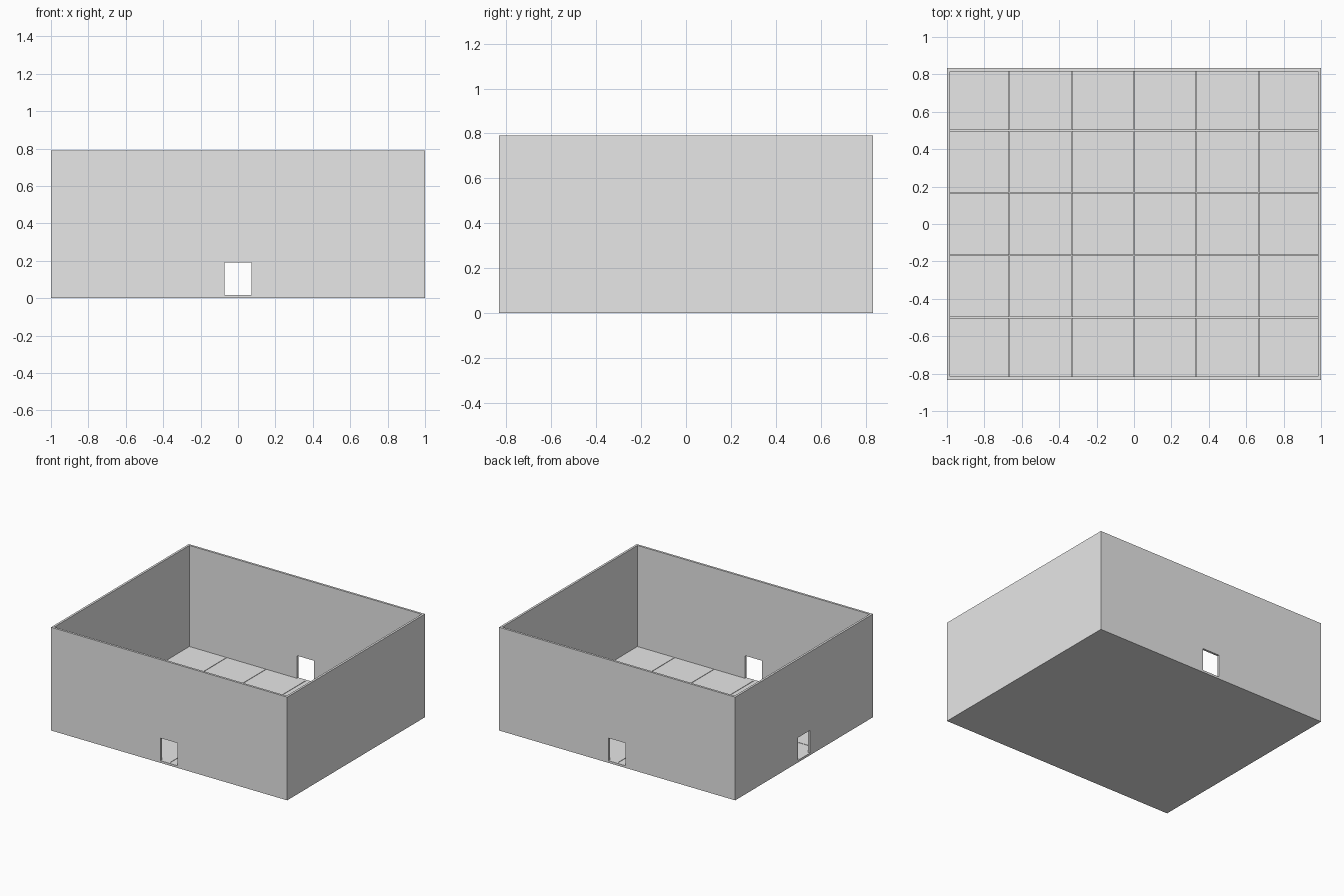
import bpy
import bmesh
from mathutils import Vector

WIDTH, DEPTH, HEIGHT = 2.0, 5 / 3, 0.79
WALL = 1 / 60          # wall thickness, also the floor level
CELL = 1 / 3           # floor tile pitch
GAP = 0.004            # joint between tiles
DOOR_HALF, DOOR_TOP = 0.073, 0.19

cube = bpy.data.objects.get("Cube")
if cube:
    bpy.data.objects.remove(cube, do_unlink=True)

grey = bpy.data.materials.new("plain grey")
grey.use_nodes = True
grey.diffuse_color = (0.8, 0.8, 0.8, 1)
for node in grey.node_tree.nodes:
    if node.type == "BSDF_PRINCIPLED":
        node.inputs["Base Color"].default_value = grey.diffuse_color


def add_box(bm, low, high):
    low, high = Vector(low), Vector(high)
    verts = bmesh.ops.create_cube(bm, size=1)["verts"]
    for v in verts:
        v.co = (low + high) / 2 + v.co * (high - low)


def make_object(name, boxes):
    bm = bmesh.new()
    for low, high in boxes:
        add_box(bm, low, high)
    mesh = bpy.data.meshes.new(name)
    bm.to_mesh(mesh)
    bm.free()
    mesh.materials.append(grey)
    obj = bpy.data.objects.new(name, mesh)
    bpy.context.collection.objects.link(obj)
    return obj


hx, hy = WIDTH / 2, DEPTH / 2
ix, iy = hx - WALL, hy - WALL

# Outer walls and base slab
shell = make_object("outer_walls", [((-hx, -hy, 0), (hx, hy, HEIGHT))])

# Room hollow, front-to-back doorways and right-hand side doorway
cutters = {
    "room_cutter": ((-ix, -iy, WALL / 2), (ix, iy, HEIGHT + 1)),
    "front_back_door_cutter": ((-DOOR_HALF, -hy - 1, WALL), (DOOR_HALF, hy + 1, DOOR_TOP)),
    "side_door_cutter": ((-hx - 1, -DOOR_HALF, WALL), (0, DOOR_HALF, DOOR_TOP)),
}
helpers = []
for name, box in cutters.items():
    cutter = make_object(name, [box])
    cutter.hide_render = True
    helpers.append(cutter)
    mod = shell.modifiers.new(name, "BOOLEAN")
    mod.operation = "DIFFERENCE"
    mod.solver = "EXACT"
    mod.object = cutter

# Bake the cuts and drop the helpers
graph = bpy.context.evaluated_depsgraph_get()
cut_mesh = bpy.data.meshes.new_from_object(shell.evaluated_get(graph))
shell.modifiers.clear()
shell.data = cut_mesh
for cutter in helpers:
    bpy.data.objects.remove(cutter, do_unlink=True)

# Square floor tiles with narrow joints, trimmed at the walls
tiles = []
for col in range(6):
    for row in range(5):
        x, y = -hx + col * CELL, -hy + row * CELL
        low = (max(x + GAP / 2, -ix), max(y + GAP / 2, -iy), WALL / 2)
        high = (min(x + CELL - GAP / 2, ix), min(y + CELL - GAP / 2, iy), WALL)
        tiles.append((low, high))
make_object("floor_tiles", tiles)
